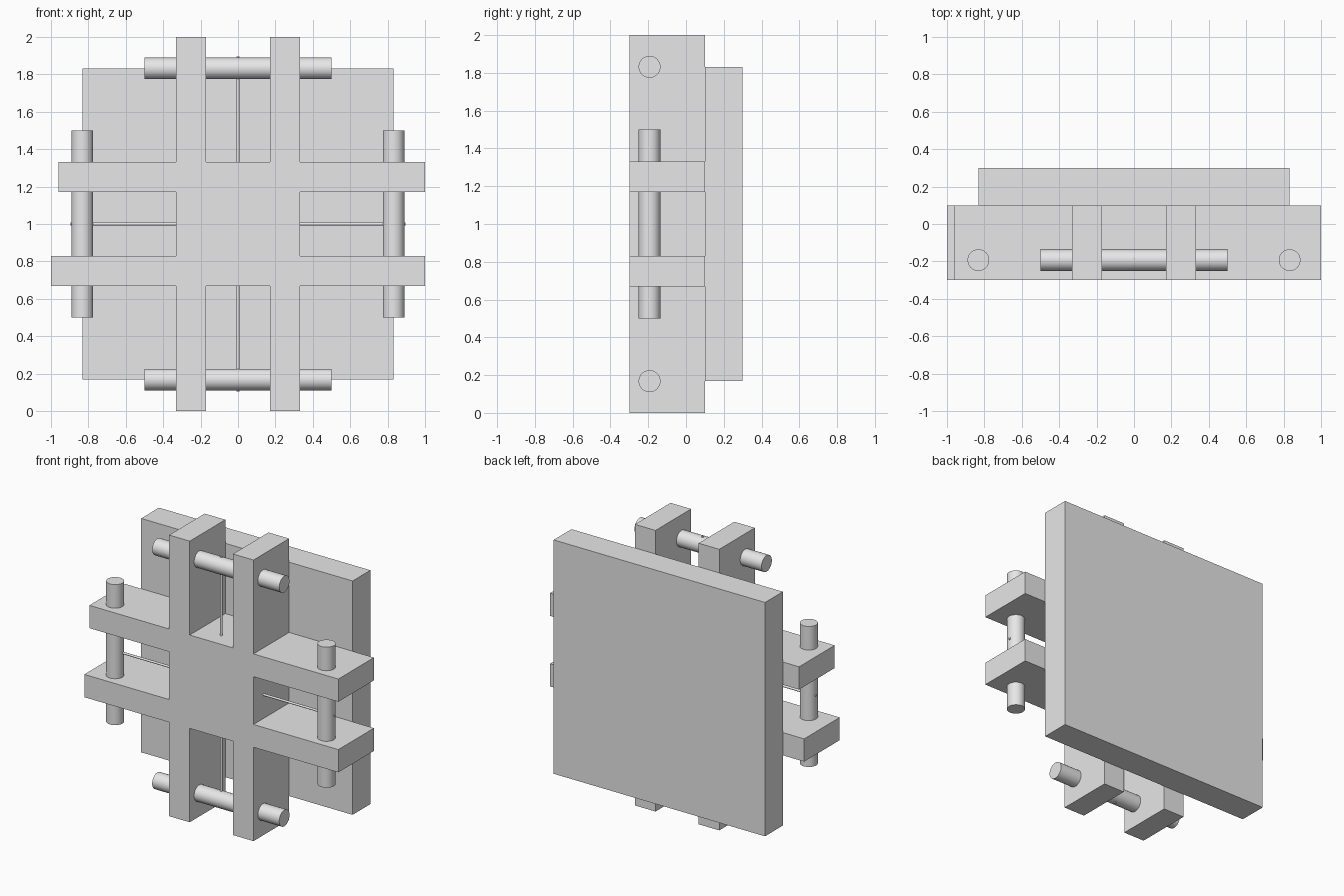
import bpy
import bmesh
import math
from mathutils import Vector

cube = bpy.data.objects.get("Cube")
if cube:
    bpy.data.objects.remove(cube, do_unlink=True)

# Single plain grey
grey = bpy.data.materials.new("plain grey")
grey.use_nodes = True
grey.diffuse_color = (0.8, 0.8, 0.8, 1)
grey.node_tree.nodes["Principled BSDF"].inputs["Base Color"].default_value = (0.8, 0.8, 0.8, 1)

FRONT, MIDDLE, BACK = -0.3, 0.1, 0.3
ROD_Y, ROD_OFFSET = -0.193, 0.832


def add_object(name, bm):
    bmesh.ops.recalc_face_normals(bm, faces=bm.faces)
    mesh = bpy.data.meshes.new(name)
    bm.to_mesh(mesh)
    bm.free()
    mesh.materials.append(grey)
    obj = bpy.data.objects.new(name, mesh)
    bpy.context.collection.objects.link(obj)
    return obj


def add_rod(name, center, axis, radius, length, sides):
    bm = bmesh.new()
    bmesh.ops.create_cone(bm, cap_ends=True, segments=sides,
                          radius1=radius, radius2=radius, depth=length)
    turn = Vector((0, 0, 1)).rotation_difference(Vector(axis)).to_matrix()
    bmesh.ops.rotate(bm, verts=bm.verts, matrix=turn)
    bmesh.ops.translate(bm, verts=bm.verts, vec=center)
    obj = add_object(name, bm)
    bpy.ops.object.select_all(action="DESELECT")
    obj.select_set(True)
    bpy.context.view_layer.objects.active = obj
    bpy.ops.object.shade_smooth_by_angle(angle=math.radians(40))


# Back panel
bm = bmesh.new()
bmesh.ops.create_cube(bm, size=1)
bmesh.ops.scale(bm, verts=bm.verts, vec=(1.664, BACK - MIDDLE, 1.664))
bmesh.ops.translate(bm, verts=bm.verts, vec=(0, (BACK + MIDDLE) / 2, 1))
add_object("back_panel", bm)

# Cross frame: solid core with paired arms on all four sides
lines = [-1, -0.332, -0.17, 0.17, 0.332, 1]
bm = bmesh.new()
grid = [[bm.verts.new((x, FRONT, z + 1)) for z in lines] for x in lines]
for i in range(5):
    for j in range(5):
        core = 1 <= i <= 3 and 1 <= j <= 3
        if core or i in (1, 3) or j in (1, 3):
            bm.faces.new((grid[i][j], grid[i + 1][j], grid[i + 1][j + 1], grid[i][j + 1]))
bmesh.ops.delete(bm, geom=[v for v in bm.verts if not v.link_faces], context="VERTS")
# The upper right-hand arm is slightly shorter
for v in bm.verts:
    if v.co.x < -0.99 and v.co.z > 1:
        v.co.x = -0.96
extruded = bmesh.ops.extrude_face_region(bm, geom=bm.faces[:], use_keep_orig=True)["geom"]
bmesh.ops.translate(bm, verts=[g for g in extruded if isinstance(g, bmesh.types.BMVert)],
                    vec=(0, MIDDLE - FRONT, 0))
bmesh.ops.recalc_face_normals(bm, faces=bm.faces)
bmesh.ops.dissolve_limit(bm, angle_limit=0.01, verts=bm.verts, edges=bm.edges)
add_object("cross_frame", bm)

# Rods through each pair of arms
for side, word in ((-1, "right"), (1, "left")):
    add_rod(word + "_rod", (side * ROD_OFFSET, ROD_Y, 1), (0, 0, 1), 0.058, 1, 32)
for side, word in ((-1, "bottom"), (1, "top")):
    add_rod(word + "_rod", (0, ROD_Y, 1 + side * ROD_OFFSET), (1, 0, 0), 0.058, 1, 32)

# Thin wires tying opposite rods through the core
add_rod("upright_wire", (0, -0.187, 1), (0, 0, 1), 0.008, 1.79, 12)
add_rod("level_wire", (0, -0.187, 1), (1, 0, 0), 0.008, 1.79, 12)
